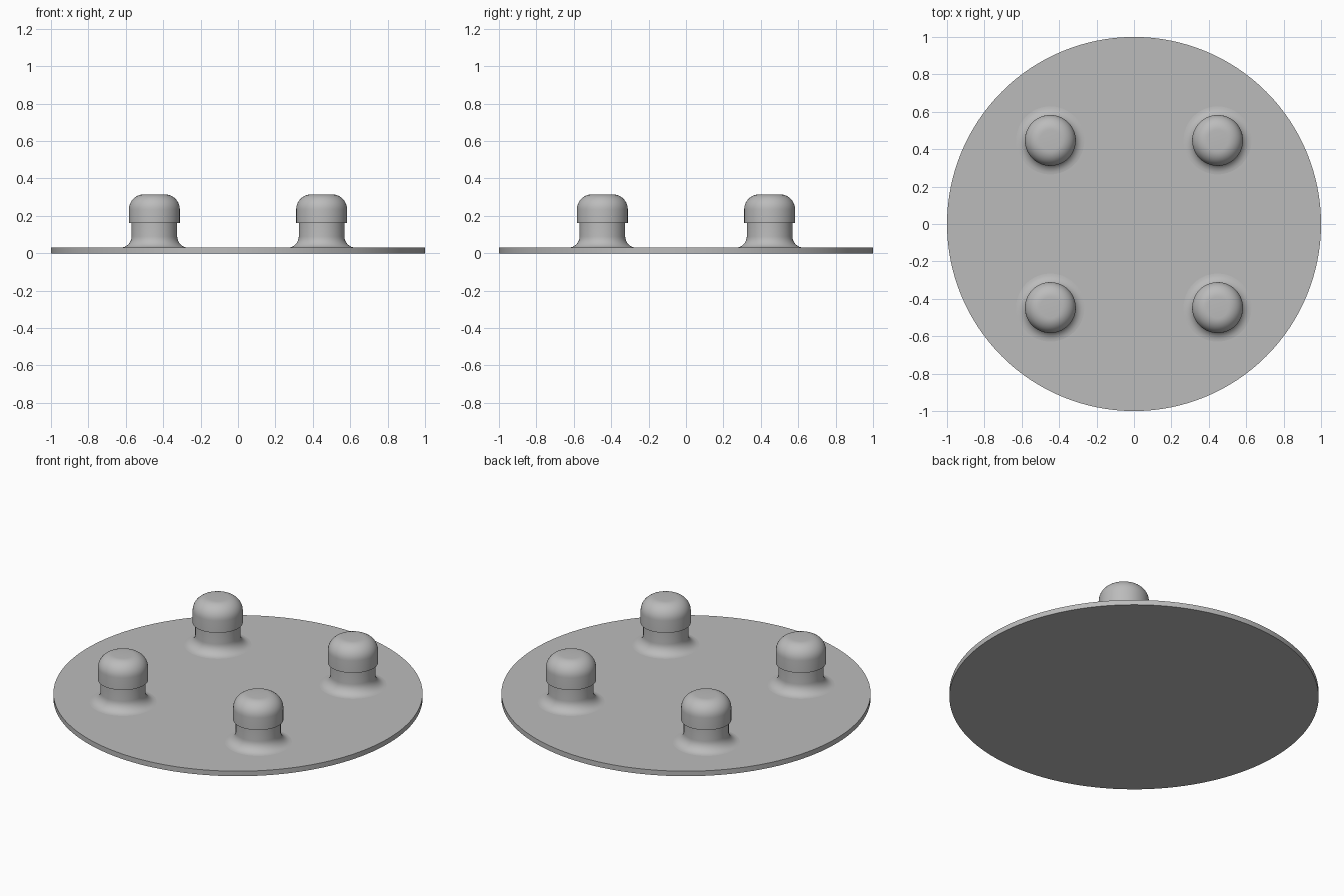
import bpy
import math

cube = bpy.data.objects.get("Cube")
if cube:
    bpy.data.objects.remove(cube, do_unlink=True)

grey = bpy.data.materials.new("plain_grey")
grey.use_nodes = True
colour = (0.5, 0.5, 0.5, 1)
grey.diffuse_color = colour
grey.node_tree.nodes["Principled BSDF"].inputs["Base Color"].default_value = colour

PLATE_TOP = 0.03
OFFSET = 0.447


def arc(cx, cz, r, start, end, steps=8):
    """Profile points on a circular arc, angles in degrees."""
    angles = [math.radians(start + (end - start) * i / steps) for i in range(steps + 1)]
    return [(cx + r * math.cos(a), cz + r * math.sin(a)) for a in angles]


def lathe(name, profile, sides, location=(0, 0, 0)):
    """Revolve a bottom-to-top (radius, z) profile and cap both ends."""
    verts = [(r * math.cos(math.tau * i / sides), r * math.sin(math.tau * i / sides), z)
             for r, z in profile for i in range(sides)]
    faces = [(k * sides + i, k * sides + (i + 1) % sides,
              (k + 1) * sides + (i + 1) % sides, (k + 1) * sides + i)
             for k in range(len(profile) - 1) for i in range(sides)]
    faces.append(tuple(reversed(range(sides))))
    faces.append(tuple(range(len(verts) - sides, len(verts))))
    mesh = bpy.data.meshes.new(name)
    mesh.from_pydata(verts, [], faces)
    mesh.materials.append(grey)
    obj = bpy.data.objects.new(name, mesh)
    obj.location = location
    bpy.context.collection.objects.link(obj)
    bpy.ops.object.select_all(action="DESELECT")
    obj.select_set(True)
    bpy.context.view_layer.objects.active = obj
    bpy.ops.object.shade_smooth_by_angle(angle=math.radians(30))
    return obj


# Round base plate
lathe("base_plate", [(1, 0), (1, PLATE_TOP)], 128)

# Stud: flared foot, straight stem, overhanging head with rounded top
stud = arc(0.182, PLATE_TOP + 0.06, 0.06, 270, 180)
stud += [(0.122, 0.163), (0.136, 0.163)]
stud += arc(0.056, 0.235, 0.08, 0, 90, 10)

for side, x in (("left", OFFSET), ("right", -OFFSET)):
    for end, y in (("front", -OFFSET), ("back", OFFSET)):
        lathe(f"{end}_{side}_stud", stud, 64, (x, y, 0))
